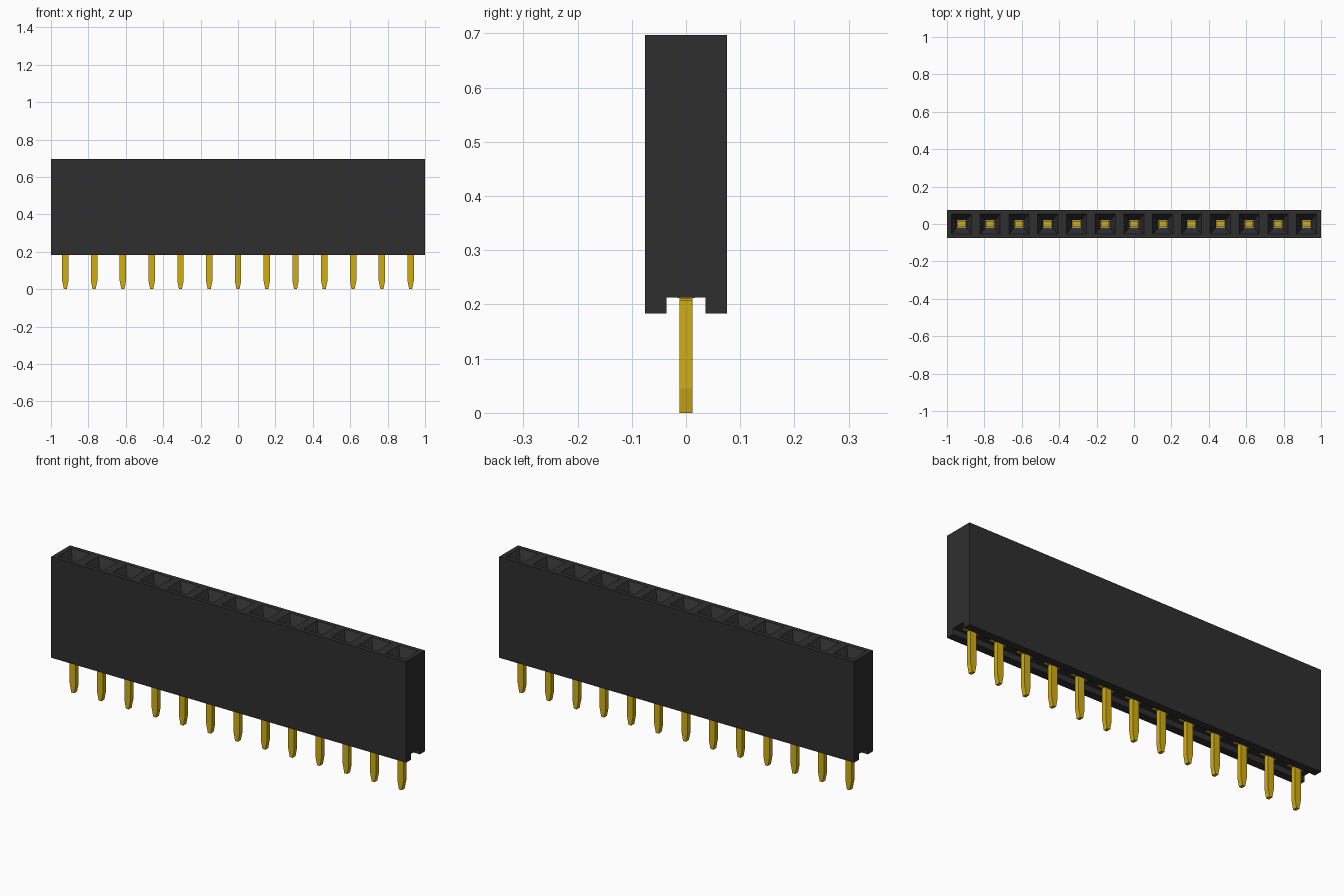
import bpy
import bmesh

if "Cube" in bpy.data.objects:
    bpy.data.objects.remove(bpy.data.objects["Cube"], do_unlink=True)

COUNT = 13
PITCH = 2 / COUNT
HALF = PITCH / 2
DEPTH = 0.076          # half depth of the housing
GROOVE = 0.036         # half width of the underside groove
TOP, CEILING, FOOT = 0.697, 0.213, 0.183


def material(name, colour):
    mat = bpy.data.materials.new(name)
    mat.use_nodes = True
    mat.diffuse_color = colour
    mat.node_tree.nodes["Principled BSDF"].inputs["Base Color"].default_value = colour
    return mat


def finish(bm, name, mat):
    bmesh.ops.remove_doubles(bm, verts=bm.verts, dist=0.0001)
    bmesh.ops.recalc_face_normals(bm, faces=bm.faces)
    mesh = bpy.data.meshes.new(name)
    bm.to_mesh(mesh)
    bm.free()
    mesh.materials.append(mat)
    obj = bpy.data.objects.new(name, mesh)
    bpy.context.collection.objects.link(obj)
    return obj


def ring(bm, x, hx, hy, z):
    return [bm.verts.new((x + sx * hx, sy * hy, z))
            for sx, sy in ((-1, -1), (1, -1), (1, 1), (-1, 1))]


def loft(bm, rings):
    for a, b in zip(rings, rings[1:]):
        for i in range(4):
            j = (i + 1) % 4
            bm.faces.new((a[i], a[j], b[j], b[i]))


black = material("black plastic", (0.028, 0.028, 0.028, 1))
gold = material("gold plating", (0.64, 0.42, 0.006, 1))
centres = [(i - (COUNT - 1) / 2) * PITCH for i in range(COUNT)]

# Housing: one socket cell per pin, from top rim through funnel and shaft to the groove
bm = bmesh.new()
for x in centres:
    loft(bm, [ring(bm, x, HALF, DEPTH, TOP),
              ring(bm, x, 0.054, 0.054, TOP),
              ring(bm, x, 0.024, 0.020, TOP - 0.05),
              ring(bm, x, 0.024, 0.020, CEILING),
              ring(bm, x, HALF, GROOVE, CEILING)])
    # Outer wall, foot and groove wall on both sides
    for side in (-1, 1):
        path = [(DEPTH, TOP), (DEPTH, FOOT), (GROOVE, FOOT), (GROOVE, CEILING)]
        pairs = [[bm.verts.new((x + s * HALF, side * y, z)) for s in (-1, 1)]
                 for y, z in path]
        for a, b in zip(pairs, pairs[1:]):
            bm.faces.new((a[0], a[1], b[1], b[0]))

# Housing end walls
outline = [(DEPTH, TOP), (DEPTH, FOOT), (GROOVE, FOOT), (GROOVE, CEILING)]
outline += [(-y, z) for y, z in reversed(outline)]
for x in (-1, 1):
    bm.faces.new([bm.verts.new((x, y, z)) for y, z in outline])
finish(bm, "housing", black)

# Pins: tapered tip, flat blade, shoulder under the housing, contact inside the shaft
sections = [(0.008, 0.012, 0), (0.017, 0.012, 0.045), (0.017, 0.012, 0.207),
            (0.042, 0.012, 0.207), (0.042, 0.012, CEILING - 0.001),
            (0.021, 0.016, CEILING - 0.001), (0.021, 0.016, 0.5)]
for number, x in enumerate(centres, 1):
    bm = bmesh.new()
    rings = [ring(bm, x, *section) for section in sections]
    loft(bm, rings)
    bm.faces.new(rings[0])
    bm.faces.new(rings[-1])
    finish(bm, f"contact_pin_{number}", gold)
